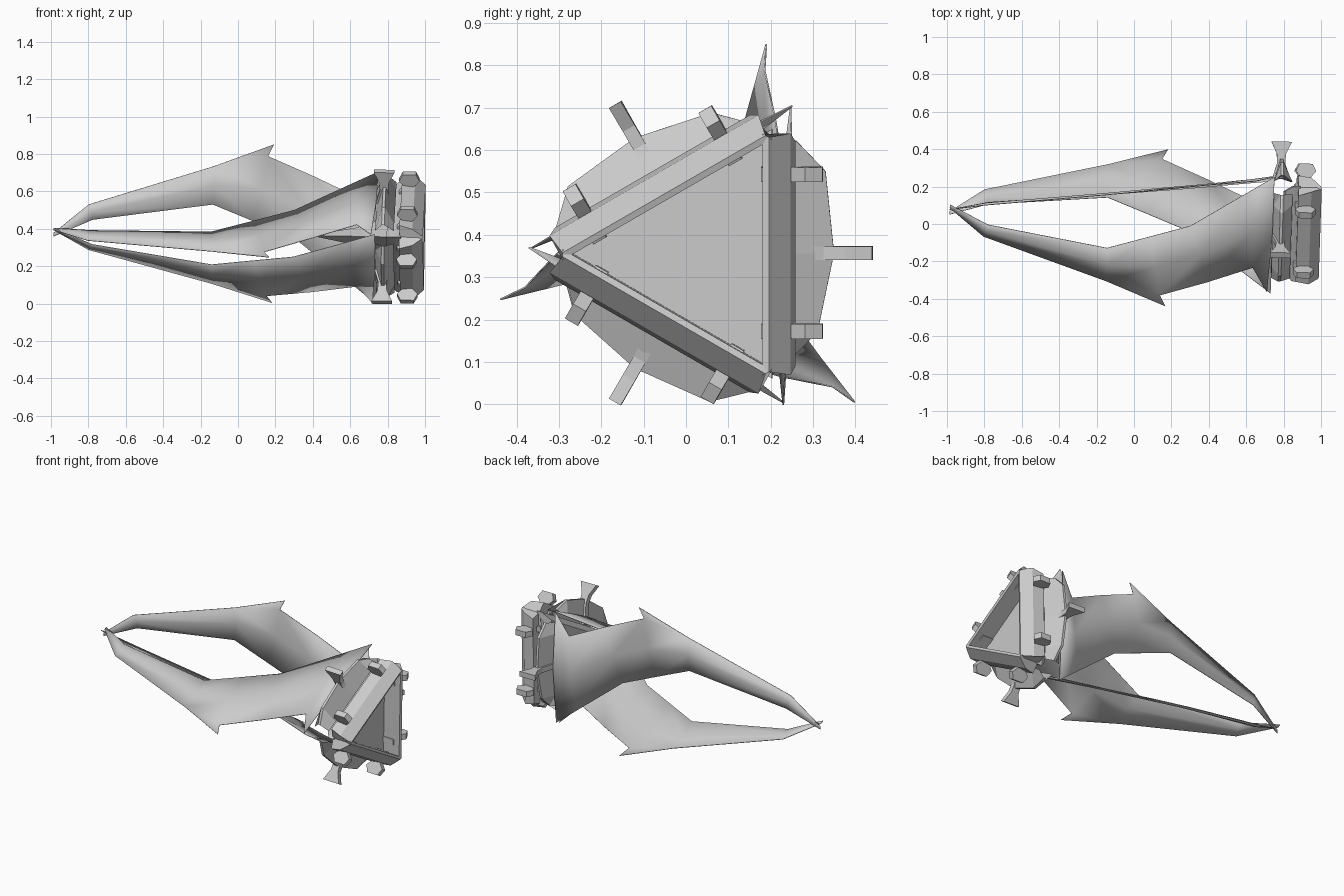
import bpy
from math import sin, cos, radians

if "Cube" in bpy.data.objects:
    bpy.data.objects.remove(bpy.data.objects["Cube"])

# Long axis of the three-fold model: almost along x, drifting slightly in y and z
AY, SY = 0.054, -0.0235
AZ, SZ = 0.371, -0.018


def place(p, k):
    """(along axis, tangent, outward) on side k -> world position"""
    x, a, n = p
    t = radians(120 * k)
    u = n * cos(t) - a * sin(t)
    v = n * sin(t) + a * cos(t)
    return (x - SY * u - SZ * v, AY + SY * x + u, AZ + SZ * x + v)


def add_mesh(name, points, faces, k=0, thickness=0, smooth=False):
    me = bpy.data.meshes.new(name)
    me.from_pydata([place(p, k) for p in points], [], faces)
    ob = bpy.data.objects.new(name, me)
    bpy.context.collection.objects.link(ob)
    bpy.ops.object.select_all(action='DESELECT')
    ob.select_set(True)
    bpy.context.view_layer.objects.active = ob
    bpy.ops.object.mode_set(mode='EDIT')
    bpy.ops.mesh.select_all(action='SELECT')
    bpy.ops.mesh.normals_make_consistent(inside=False)
    bpy.ops.object.mode_set(mode='OBJECT')
    if smooth:
        bpy.ops.object.shade_smooth_by_angle(angle=radians(30))
    if thickness:
        mod = ob.modifiers.new("thickness", 'SOLIDIFY')
        mod.thickness = thickness
        mod.offset = 0
    return ob


def loft(name, rings, k=0, capped=True, **kw):
    """Skin between closed rings holding the same number of points"""
    m = len(rings[0])
    pts = [p for r in rings for p in r]
    faces = [(i * m + j, i * m + (j + 1) % m, (i + 1) * m + (j + 1) % m, (i + 1) * m + j)
             for i in range(len(rings) - 1) for j in range(m)]
    if capped:
        faces += [tuple(range(m)), tuple(range(len(pts) - m, len(pts)))]
    return add_mesh(name, pts, faces, k, **kw)


def flared_bar(name, x, a, width, profile, k):
    """Bar pointing outward; profile = (outward, half length along x)"""
    w = width / 2
    rings = [[(x - h, a - w, n), (x + h, a - w, n), (x + h, a + w, n), (x - h, a + w, n)]
             for n, h in profile]
    loft(name, rings, k)


def triangle(x, r):
    return [(x, r * sin(radians(d)), r * cos(radians(d))) for d in (60, 180, 300)]


# Claw blade: outer and inner edge, and outward bulge at each station
outer = [(-.985, -.01, .0), (-.80, .145, .028), (-.14, .36, .10),
         (.15, .42, .135), (.40, .315, .165), (.64, .205, .19), (.72, .342, .21)]
inner = [(-.985, -.03, .0), (-.78, .063, .043), (-.14, .156, .101),
         (.08, .07, .122), (.30, -.017, .144), (.60, -.25, .178), (.74, -.359, .193)]
bulge = [0, .004, .008, .01, .01, .015, .015]
spike_tip = (.18, .483, .14)


def claw(k):
    pts = []
    for o, i, b in zip(outer, inner, bulge):
        mid = [(u + v) / 2 for u, v in zip(o, i)]
        pts += [o, (mid[0] + b * .6, mid[1], mid[2] + b), i]
    faces = [(3 * s + c, 3 * s + c + 1, 3 * s + c + 4, 3 * s + c + 3)
             for s in range(len(outer) - 1) for c in range(2)]
    # barb on the outer edge
    pts.append(spike_tip)
    faces.append((6, 9, len(pts) - 1))
    add_mesh("claw", pts, faces, k, thickness=.004, smooth=True)


# Triangular head body with a recessed end panel, and a central spine
loft("head_body", [triangle(.80, .28), triangle(.85, .34), triangle(.88, .34)])
loft("center_spine", [triangle(.43, .01), triangle(.66, .06), triangle(.82, .14)])

for k in range(3):
    claw(k)

    # Wedge-shaped collar rib behind the claw base, thin at its outer rim
    arc = [(.265, .225), (.193, .294), (0, .314), (-.187, .275), (-.257, .205)]
    foot = [(a, .19) for a, n in arc]
    loft("collar_rib", [[(x, a, n) for a, n in row] for x, row in
                        ((.74, foot), (.775, arc), (.79, arc), (.84, foot))], k)

    # Long wall plate standing beyond the end panel, outer face sloping inward
    loft("side_plate", [[(.87, h1, .15), (.87, h1 * .93, .225),
                         (.94, h1, .215), (.995, h1 * .97, .165), (.99, h1, .15)]
                        for h1 in (-.285, .285)], k)

    # Two split hourglass clamps and one outward fin
    for a in (-.182, .188):
        flared_bar("clamp_inner", .91, a, .035, [(.145, .04), (.175, .055), (.215, .02)], k)
        flared_bar("clamp_outer", .91, a, .035, [(.21, .02), (.25, .055), (.29, .035)], k)
    flared_bar("fin", .78, 0, .032, [(.21, .045), (.29, .022), (.34, .025), (.405, .055)], k)
